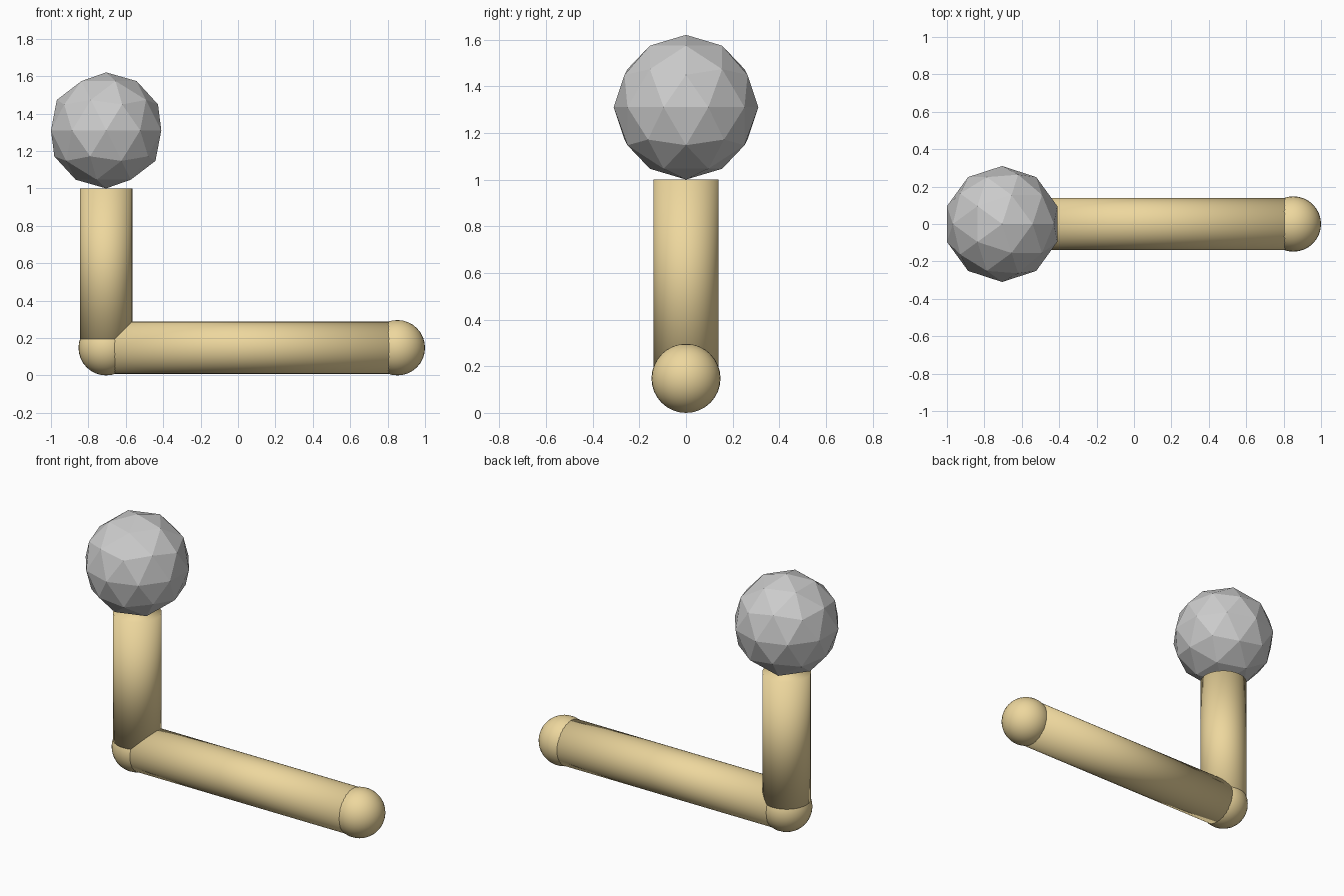
import bpy
from math import pi

if "Cube" in bpy.data.objects:
    bpy.data.objects.remove(bpy.data.objects["Cube"])

POST_X, END_X, AXIS_Z = -0.705, 0.852, 0.148
TUBE_R, BALL_R, KNOB_R = 0.14, 0.148, 0.31

tan = bpy.data.materials.new("tan")
tan.diffuse_color = (0.85, 0.68, 0.34, 1)
tan.use_nodes = True
tan.node_tree.nodes["Principled BSDF"].inputs["Base Color"].default_value = tan.diffuse_color


def finish(name):
    ob = bpy.context.object
    ob.name = name
    ob.data.materials.append(tan)
    bpy.ops.object.shade_smooth()


def rod(name, length, centre, rotation=(0, 0, 0)):
    bpy.ops.mesh.primitive_cylinder_add(vertices=32, radius=TUBE_R, depth=length,
                                        location=centre, rotation=rotation)
    finish(name)


def ball(name, x):
    bpy.ops.mesh.primitive_uv_sphere_add(segments=32, ring_count=16, radius=BALL_R,
                                         location=(x, 0, AXIS_Z))
    finish(name)


# Upright and horizontal rods, meeting at the elbow centre
rod("upright_rod", 1.0 - AXIS_Z, (POST_X, 0, (1.0 + AXIS_Z) / 2))
rod("horizontal_rod", END_X - POST_X, ((END_X + POST_X) / 2, 0, AXIS_Z), (0, pi / 2, 0))

# Rounded joint and rounded free end
ball("elbow_ball", POST_X)
ball("end_ball", END_X)

# Faceted grey knob resting on the upright
bpy.ops.mesh.primitive_ico_sphere_add(subdivisions=2, radius=KNOB_R,
                                      location=(POST_X, 0, 1.0 + KNOB_R))
bpy.context.object.name = "faceted_knob"
